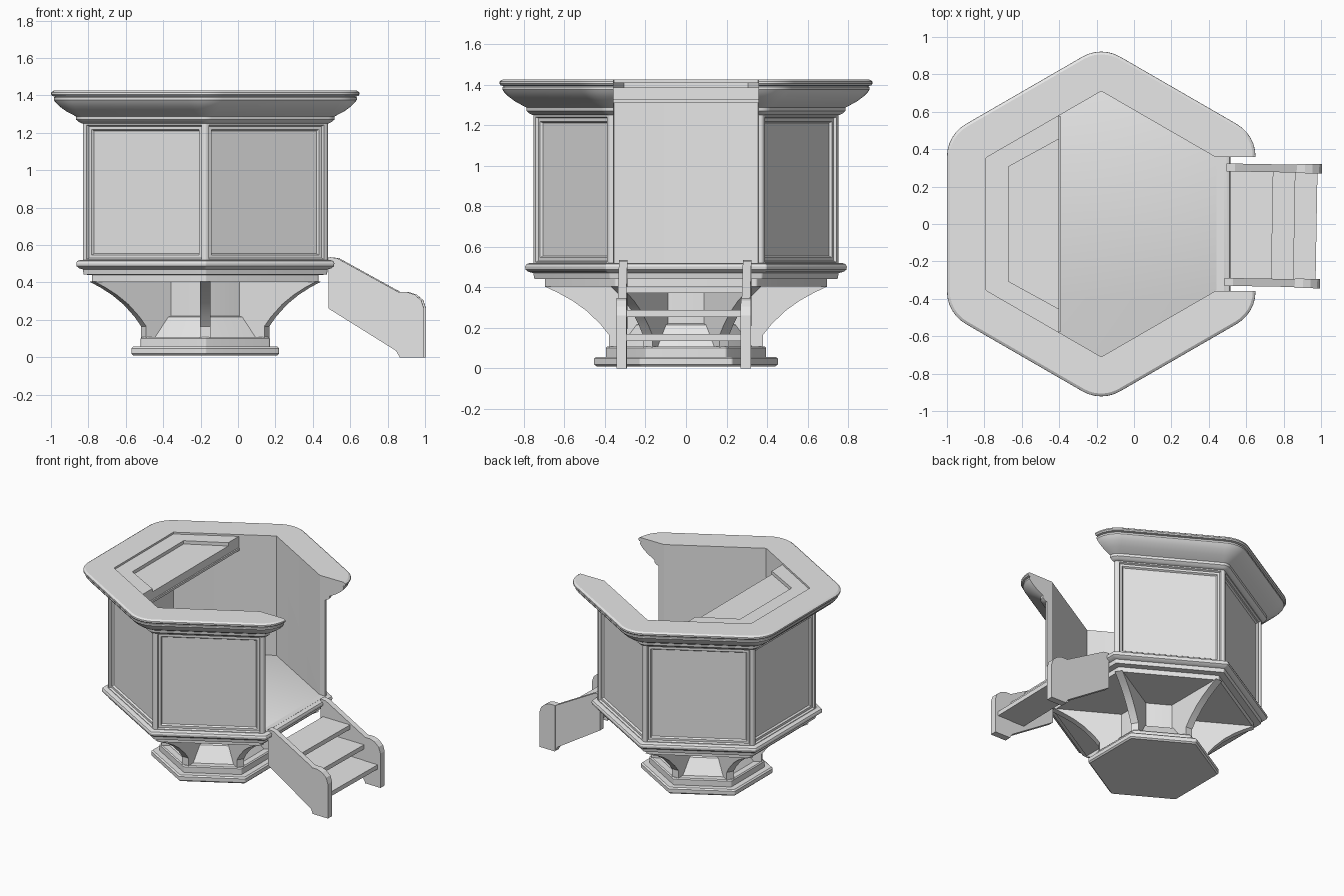
import bpy, bmesh, math
from mathutils import Matrix, Vector

cube = bpy.data.objects.get("Cube")
if cube:
    bpy.data.objects.remove(cube, do_unlink=True)

CX = -0.175                      # centre of the hexagonal tub
C30 = math.cos(math.radians(30))

stone = bpy.data.materials.new("pale_grey")
stone.use_nodes = True
stone.diffuse_color = (0.8, 0.8, 0.8, 1)
stone.node_tree.nodes["Principled BSDF"].inputs["Base Color"].default_value = (0.8, 0.8, 0.8, 1)


def finish(name, bm):
    bmesh.ops.recalc_face_normals(bm, faces=bm.faces)
    mesh = bpy.data.meshes.new(name)
    bm.to_mesh(mesh)
    bm.free()
    mesh.materials.append(stone)
    ob = bpy.data.objects.new(name, mesh)
    bpy.context.collection.objects.link(ob)
    return ob


def loft(loops, ring=False):
    """Skin a row of equal loops; ring joins last to first, else ends are capped."""
    bm = bmesh.new()
    rows = [[bm.verts.new(p) for p in loop] for loop in loops]
    pairs = list(zip(rows, rows[1:])) + ([(rows[-1], rows[0])] if ring else [])
    for a, b in pairs:
        for i in range(len(a)):
            j = (i + 1) % len(a)
            bm.faces.new((a[i], a[j], b[j], b[i]))
    if not ring:
        bm.faces.new(rows[0])
        bm.faces.new(rows[-1])
    bmesh.ops.recalc_face_normals(bm, faces=bm.faces)
    return bm


def hexagon(apothem, z, r, steps=6):
    """Hexagon with rounded corners, flats facing +x and -x."""
    pts = []
    for k in range(6):
        t = math.radians(30 + 60 * k)
        c = Vector((math.cos(t), math.sin(t), 0)) * (apothem - r) / C30
        for s in range(steps + 1):
            u = t + math.radians(-30 + 60 * s / steps)
            pts.append((CX + c.x + r * math.cos(u), c.y + r * math.sin(u), z))
    return pts


def prism(name, outline, place, lo, hi):
    """Extrude a 2D outline between lo and hi; place maps (u, v, depth) to xyz."""
    return finish(name, loft([[place(u, v, d) for u, v in outline] for d in (lo, hi)]))


def flat(u, v, d):
    return (u, v, d)


def upright(u, v, d):
    return (u, d, v)


def smooth(ob):
    bpy.ops.object.select_all(action='DESELECT')
    ob.select_set(True)
    bpy.context.view_layer.objects.active = ob
    bpy.ops.object.shade_smooth_by_angle(angle=math.radians(28))


# Foot, step, column and floor moulding
solids = {
    "foot": [(.385, .01), (.395, .02), (.395, .048), (.385, .057)],
    "foot_step": [(.345, .055), (.345, .1), (.338, .108)],
    "column": [(.30, .1), (.225, .215), (.21, .22), (.21, .41)],
    "floor_moulding": [(.605, .403), (.605, .44), (.65, .442), (.655, .47), (.675, .476),
                       (.688, .487), (.69, .502), (.685, .514), (.67, .52)],
}
for name, profile in solids.items():
    smooth(finish(name, loft([hexagon(a, z, .015) for a, z in profile])))

# Curved brackets under the six corners
bracket = [(.15, .1), (.38, .1), (.38, .165), (.42, .215), (.49, .283),
           (.56, .333), (.63, .372), (.70, .405), (.15, .405)]
for k in range(6):
    ob = prism("bracket_%d" % (k + 1), bracket, upright, -.027, .027)
    ob.data.transform(Matrix.Translation((CX, 0, 0)) @ Matrix.Rotation(math.radians(30 + 60 * k), 4, 'Z'))
    smooth(ob)

# Panelled wall
wall_bm = loft([hexagon(.615, .51, .004), hexagon(.655, .51, .018),
                hexagon(.655, 1.255, .018), hexagon(.615, 1.255, .004)], ring=True)


def is_panel(f):
    c = f.calc_center_median()
    return f.calc_area() > .3 and math.hypot(c.x - CX, c.y) > .64


panels = [f for f in wall_bm.faces if is_panel(f)]
for width, depth in ((.014, 0), (.006, -.014), (.016, 0), (.008, -.012)):
    bmesh.ops.inset_individual(wall_bm, faces=panels, thickness=width, depth=depth, use_even_offset=True)
wall = finish("panelled_wall", wall_bm)

# Cornice with a broad flat rim
cornice_profile = [(.615, 1.25), (.66, 1.25), (.676, 1.258), (.69, 1.27), (.692, 1.288), (.705, 1.295),
                   (.745, 1.316), (.78, 1.342), (.80, 1.362), (.81, 1.376), (.81, 1.388), (.803, 1.394),
                   (.818, 1.397), (.825, 1.406), (.824, 1.416), (.81, 1.425), (.615, 1.425)]
cornice = finish("cornice", loft([hexagon(a, z, max(.004, a - .625)) for a, z in cornice_profile], ring=True))

# Doorway cut through wall and cornice
cutter = prism("doorway_cutter", [(.3, -.358), (1.2, -.358), (1.2, .358), (.3, .358)], flat, .521, 1.6)
cutter.hide_render = True
for ob in (wall, cornice):
    mod = ob.modifiers.new("doorway", 'BOOLEAN')
    mod.object = cutter
    mod.solver = 'EXACT'
    bpy.context.view_layer.objects.active = ob
    bpy.ops.object.modifier_apply(modifier=mod.name)
    smooth(ob)
bpy.data.objects.remove(cutter, do_unlink=True)

# Reading desk: slab, raised border and front lip
outer = [(-.40, -.585), (-.795, -.357), (-.795, .357), (-.40, .585)]
inner = [(-.40, .455), (-.67, .307), (-.67, -.307), (-.40, -.455)]
prism("desk_slab", outer, flat, 1.31, 1.386)
prism("desk_border", outer + inner, flat, 1.386, 1.411)
prism("desk_lip", [(-.41, -.58), (-.39, -.575), (-.39, .575), (-.41, .58)], flat, 1.31, 1.327)

# Stairs: two stringers with rounded newel ends and three treads, turned slightly
stringer = [(.49, .26), (.85, .035), (.87, 0), (1, 0), (1, .26), (.985, .305), (.95, .335),
            (.91, .348), (.865, .348), (.535, .53), (.49, .535)]
newel = [(.87, 0), (1, 0), (1, .26), (.985, .305), (.95, .335), (.91, .348), (.865, .348), (.865, .02)]
stairs = []
for side, s in (("left", 1), ("right", -1)):
    stairs.append(prism(side + "_stringer", stringer, upright, s * .285, s * .327))
    stairs.append(prism(side + "_newel", newel, upright, s * .282, s * .332))
for k in range(3):
    front, top = .74 + .118 * k, .405 - .118 * k
    tread = [(front - .23, top - .033), (front, top - .033), (front, top), (front - .23, top)]
    stairs.append(prism("tread_%d" % (k + 1), tread, upright, -.29, .29))
pivot = Matrix.Translation((.3, 0, 0))
for ob in stairs:
    ob.data.transform(pivot @ Matrix.Rotation(math.radians(-1), 4, 'Z') @ pivot.inverted())
